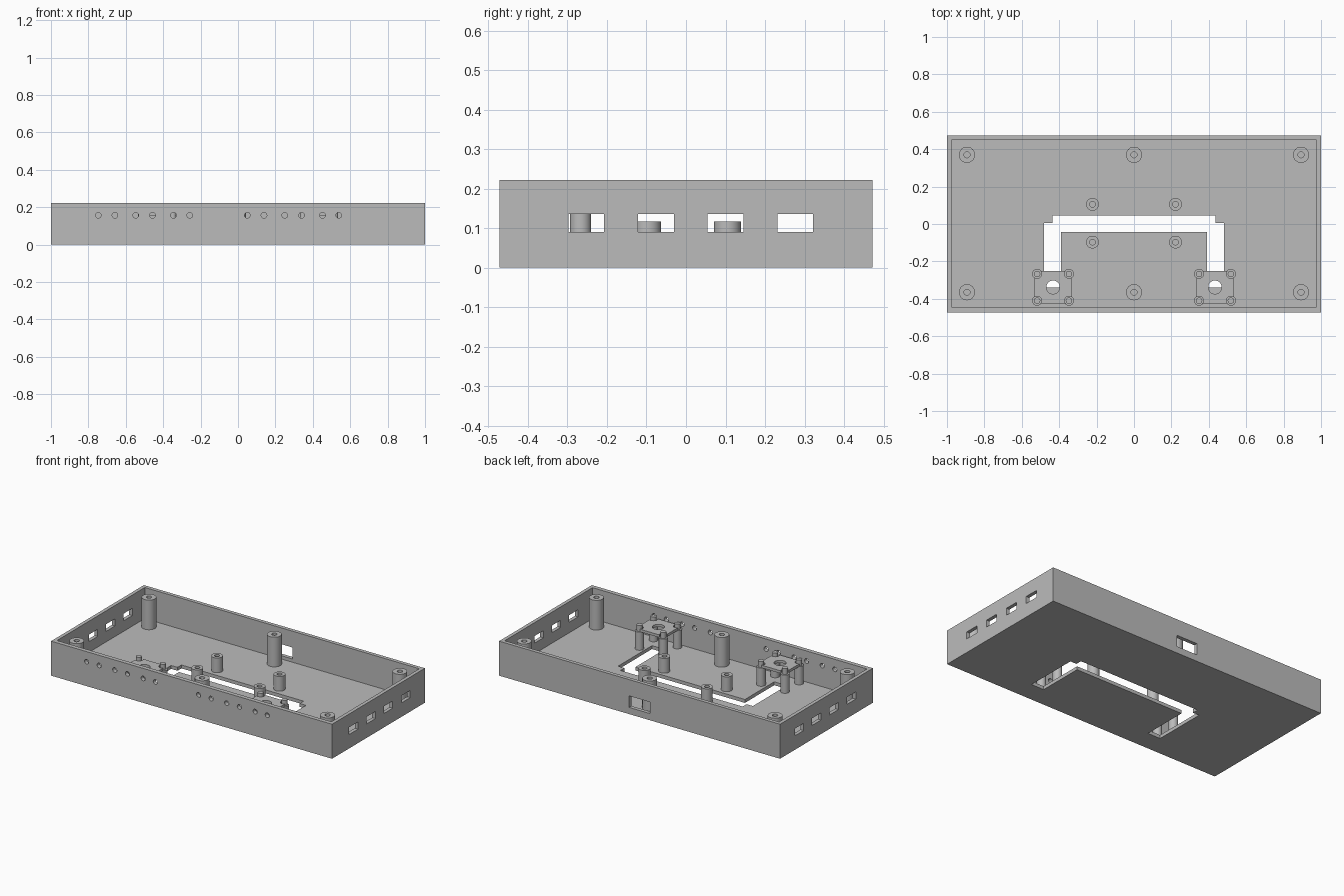
import bpy, bmesh, math
from mathutils import Matrix, Vector

if "Cube" in bpy.data.objects:
    bpy.data.objects.remove(bpy.data.objects["Cube"], do_unlink=True)

grey = bpy.data.materials.new("plain grey")
grey.use_nodes = True
COLOR = (0.5, 0.5, 0.5, 1)
grey.diffuse_color = COLOR
grey.node_tree.nodes["Principled BSDF"].inputs["Base Color"].default_value = COLOR

HEIGHT, FLOOR = 0.222, 0.022


def finish(name, bm):
    bmesh.ops.recalc_face_normals(bm, faces=bm.faces)
    mesh = bpy.data.meshes.new(name)
    bm.to_mesh(mesh)
    bm.free()
    mesh.materials.append(grey)
    obj = bpy.data.objects.new(name, mesh)
    bpy.context.scene.collection.objects.link(obj)
    return obj


def box(name, x, y, z):
    """Box given by its (low, high) range on each axis."""
    bm = bmesh.new()
    bmesh.ops.create_cube(bm, size=1)
    lo, hi = (Vector(v) for v in zip(x, y, z))
    size = hi - lo
    for v in bm.verts:
        v.co = (lo + hi) / 2 + Vector(a * b for a, b in zip(v.co, size))
    return finish(name, bm)


def rod(name, centre, radius, depth, along_y=False):
    bm = bmesh.new()
    turn = Matrix.Rotation(math.pi / 2, 4, 'X') if along_y else Matrix()
    bmesh.ops.create_cone(bm, cap_ends=True, segments=32, radius1=radius,
                          radius2=radius, depth=depth,
                          matrix=Matrix.Translation(centre) @ turn)
    return finish(name, bm)


def lathe(name, x, y, profile, closed):
    """Spin a (radius, z) profile about a vertical axis."""
    bm = bmesh.new()
    verts = [bm.verts.new((r, 0, z)) for r, z in profile]
    edges = [bm.edges.new(p) for p in zip(verts, verts[1:])]
    if closed:
        edges.append(bm.edges.new((verts[-1], verts[0])))
    bmesh.ops.spin(bm, geom=verts + edges, cent=(0, 0, 0), axis=(0, 0, 1),
                   angle=2 * math.pi, steps=32, use_duplicate=False)
    bmesh.ops.remove_doubles(bm, verts=bm.verts, dist=0.0001)
    bmesh.ops.translate(bm, verts=bm.verts, vec=(x, y, 0))
    return smooth(finish(name, bm))


def smooth(obj):
    bpy.ops.object.select_all(action='DESELECT')
    obj.select_set(True)
    bpy.context.view_layer.objects.active = obj
    bpy.ops.object.shade_smooth_by_angle(angle=math.radians(30))
    return obj


def cut(obj, cutters):
    """Subtract the cutters, bake the result and drop the cutters."""
    for c in cutters:
        c.hide_render = True
        mod = obj.modifiers.new("cut", 'BOOLEAN')
        mod.operation, mod.solver, mod.object = 'DIFFERENCE', 'EXACT', c
    graph = bpy.context.evaluated_depsgraph_get()
    mesh = bpy.data.meshes.new_from_object(obj.evaluated_get(graph))
    obj.modifiers.clear()
    obj.data = mesh
    mesh.materials.clear()
    mesh.materials.append(grey)
    for p in mesh.polygons:
        p.material_index = 0
    for c in cutters:
        bpy.data.objects.remove(c, do_unlink=True)
    return smooth(obj)


# Open tray with its cavity
tray = box("tray", (-1, 1), (-0.472, 0.472), (0, HEIGHT))
cutters = [box("cavity", (-0.977, 0.977), (-0.445, 0.448), (FLOOR, 0.4))]

# Floor slot: cross bar and two legs
through = (-0.1, 0.1)
cutters.append(box("slot_bar", (-0.435, 0.435), (-0.042, 0.046), through))
for s in (-1, 1):
    xs = sorted((s * 0.39, s * 0.48))
    cutters.append(box("slot_leg", xs, (-0.34, 0.006), through))

# Windows in both ends and in the back
for y in (-0.253, -0.076, 0.1, 0.277):
    cutters.append(box("end_window", (-1.1, 1.1), (y - 0.045, y + 0.045), (0.09, 0.136)))
cutters.append(box("back_window", (-0.075, 0.075), (0.4, 0.5), (0.043, 0.117)))

# Two rows of round holes in the front
for start in (-0.747, 0.05):
    for step in (0, 0.089, 0.2, 0.29, 0.402, 0.489):
        cutters.append(rod("front_hole", (start + step, -0.46, 0.157), 0.015, 0.1, True))
cut(tray, cutters)


def standoff(name, x, y, outer, inner, top):
    base = FLOOR - 0.004
    lathe(name, x, y, [(inner, base), (inner, top), (outer, top), (outer, base)], True)


# Tall lid posts and short board posts
for y in (-0.365, 0.37):
    for x in (-0.893, 0, 0.893):
        standoff("lid_post", x, y, 0.043, 0.016, 0.213)
for y in (-0.097, 0.105):
    for x in (-0.222, 0.222):
        standoff("board_post", x, y, 0.034, 0.015, 0.117)

# Two raised plates, each on four pegged posts
for cx in (-0.433, 0.433):
    plate = box("raised_plate", (cx - 0.1, cx + 0.1), (-0.427, -0.25), (0.139, 0.156))
    holes = [rod("centre_hole", (cx, -0.338, 0.15), 0.036, 0.1)]
    for dx in (-0.085, 0.085):
        for y in (-0.41, -0.267):
            holes.append(rod("peg_hole", (cx + dx, y, 0.15), 0.0235, 0.1))
            lathe("pegged_post", cx + dx, y,
                  [(0.027, FLOOR - 0.004), (0.027, 0.139), (0.017, 0.139),
                   (0.017, 0.176), (0, 0.176)], False)
    cut(plate, holes)
